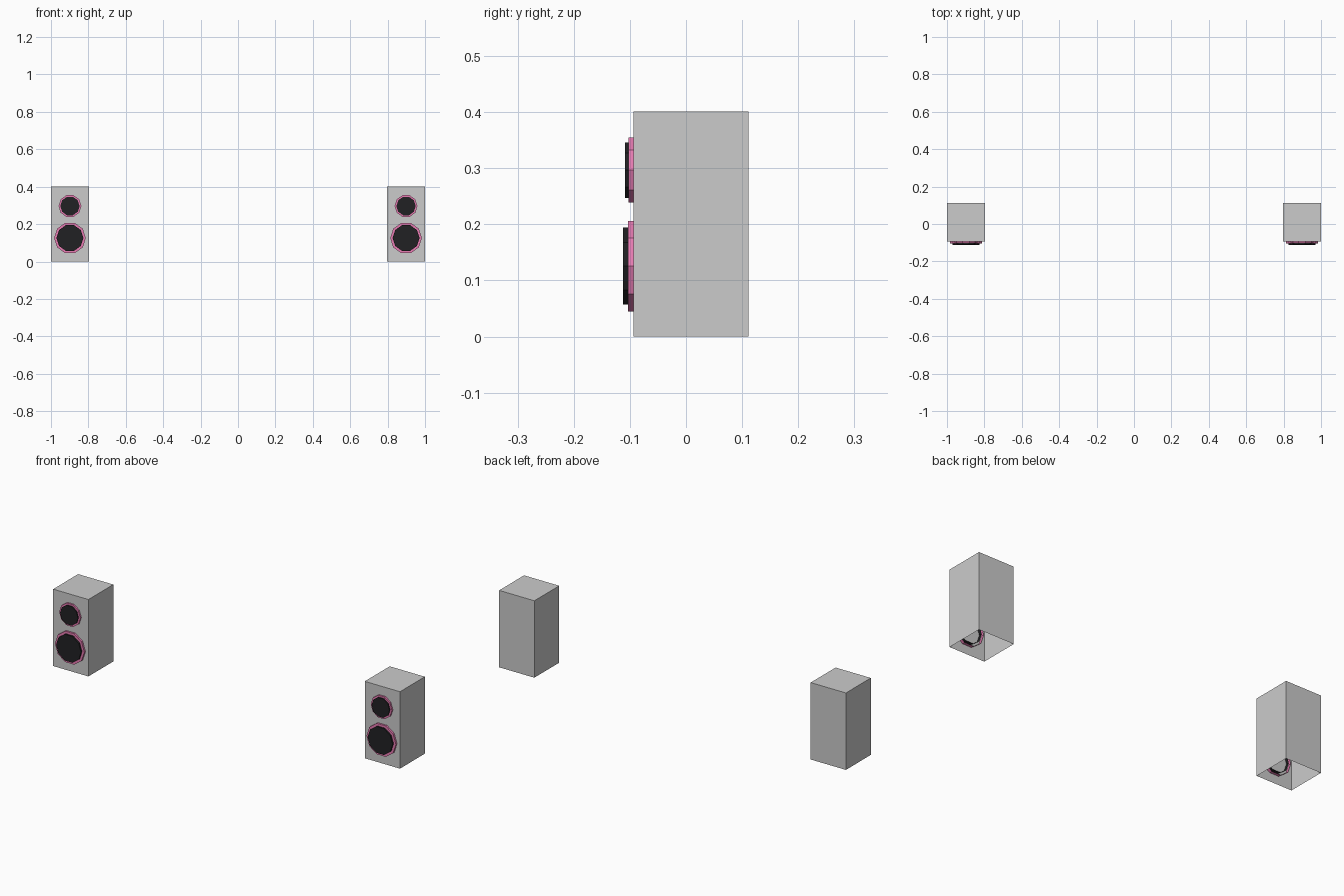
import bpy, bmesh, math

if "Cube" in bpy.data.objects:
    bpy.data.objects.remove(bpy.data.objects["Cube"])


def material(name, color):
    m = bpy.data.materials.new(name)
    m.diffuse_color = (*color, 1)
    m.use_nodes = True
    m.node_tree.nodes["Principled BSDF"].inputs["Base Color"].default_value = m.diffuse_color
    return m


PINK = material("pink_trim", (0.8, 0.2, 0.45))
BLACK = material("black_cone", (0.015, 0.015, 0.017))
CX = 0.8985  # speaker centre in x
SIDES = 10


def make_object(name, bm, mat=None):
    mesh = bpy.data.meshes.new(name)
    bm.to_mesh(mesh)
    bm.free()
    ob = bpy.data.objects.new(name, mesh)
    bpy.context.collection.objects.link(ob)
    if mat:
        mesh.materials.append(mat)


def cabinet(name, cx):
    # thin-walled box, open underneath
    bm = bmesh.new()
    bmesh.ops.create_cube(bm, size=1)
    for v in bm.verts:
        v.co.x = cx + v.co.x * 0.203
        v.co.y = 0.0085 + v.co.y * 0.205
        v.co.z = (v.co.z + 0.5) * 0.401
    bottom = [f for f in bm.faces if f.normal.z < -0.9]
    bmesh.ops.delete(bm, geom=bottom, context='FACES_ONLY')
    make_object(name, bm)


def driver_part(name, cx, cz, profile, mat, cap):
    # stepped (radius, y) profile swept into a ten-sided tube facing -y
    bm = bmesh.new()
    rings = []
    for r, y in profile:
        rings.append([bm.verts.new((cx + r * math.cos(i * math.tau / SIDES), y,
                                    cz + r * math.sin(i * math.tau / SIDES)))
                      for i in range(SIDES)])
    for a, b in zip(rings, rings[1:]):
        for i in range(SIDES):
            j = (i + 1) % SIDES
            bm.faces.new((a[i], a[j], b[j], b[i]))
    if cap:
        bm.faces.new(rings[-1])
    bmesh.ops.recalc_face_normals(bm, faces=bm.faces)
    if not cap:
        front = [f for f in bm.faces if abs(f.normal.y) > 0.9]
        if front[0].normal.y > 0:
            bmesh.ops.reverse_faces(bm, faces=bm.faces)
    make_object(name, bm, mat)


for side, cx in (("left", -CX), ("right", CX)):
    cabinet(side + "_cabinet", cx)
    # large woofer and a smaller scaled copy as tweeter
    for part, cz, s in (("woofer", 0.1255, 1.0), ("tweeter", 0.2965, 0.72)):
        y_of = lambda d: -0.1 + d * s
        ring_front, cone_front, back = y_of(-0.0036), y_of(-0.0125), y_of(0.022)
        driver_part(f"{side}_{part}_ring", cx, cz,
                    [(0.0847 * s, back), (0.0847 * s, ring_front), (0.072 * s, ring_front)],
                    PINK, False)
        driver_part(f"{side}_{part}_cone", cx, cz,
                    [(0.072 * s, back), (0.072 * s, cone_front)], BLACK, True)
